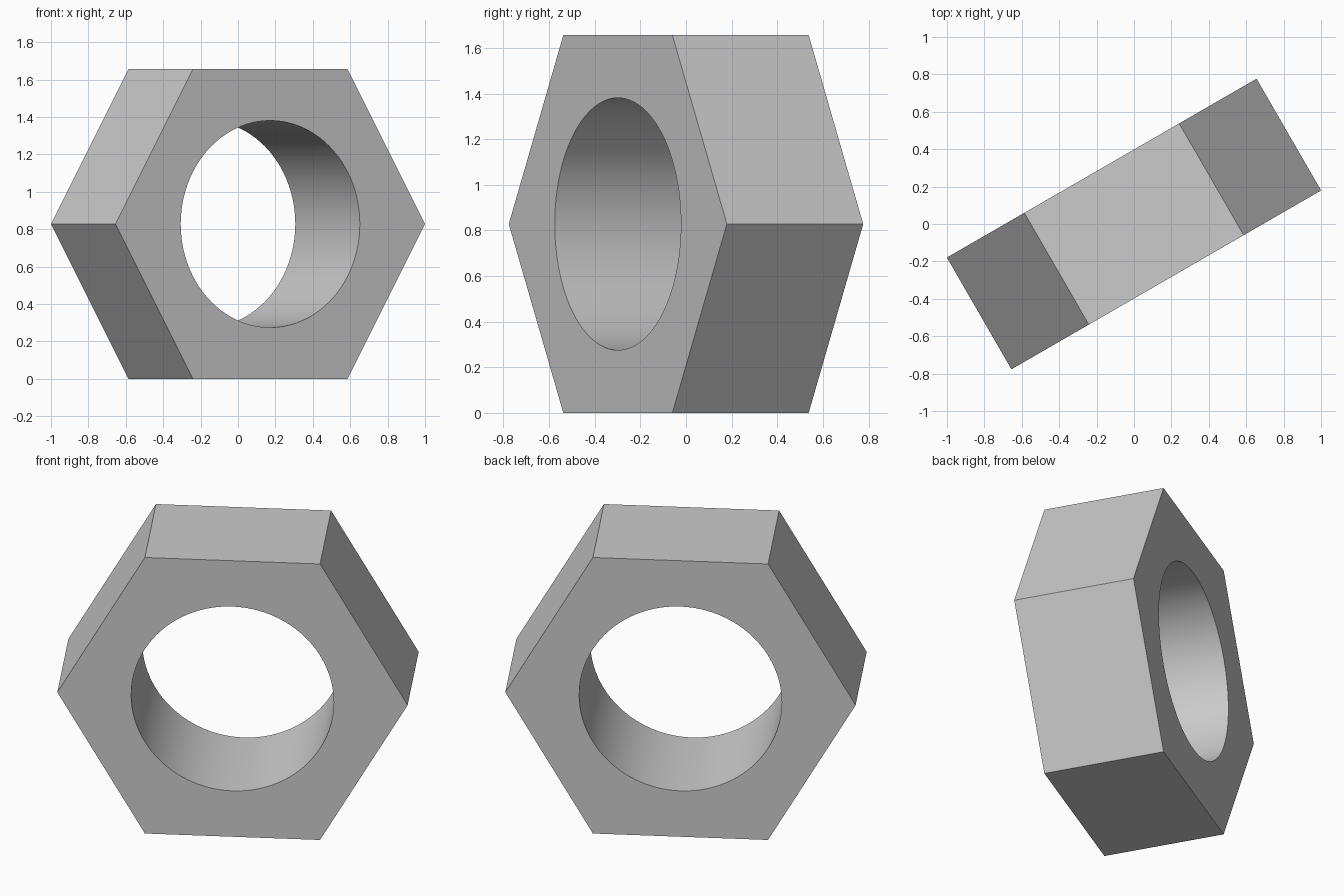
import bpy, bmesh
from math import sin, cos, pi, radians, sqrt
from mathutils import Matrix

default = bpy.data.objects.get("Cube")
if default:
    bpy.data.objects.remove(default, do_unlink=True)

THICK = 0.69
OUTER = 0.956          # hexagon corner radius
HOLE = 0.553           # bore radius
PER_SIDE = 16          # bore segments per hexagon side
SEGS = 6 * PER_SIDE

steel = bpy.data.materials.new("grey steel")
steel.use_nodes = True
grey = (0.6, 0.6, 0.6, 1)
steel.diffuse_color = grey
steel.node_tree.nodes["Principled BSDF"].inputs["Base Color"].default_value = grey

bm = bmesh.new()


def ring(count, radius, y):
    """Ring of vertices around the y axis."""
    return [bm.verts.new((radius * cos(2 * pi * i / count), y,
                          radius * sin(2 * pi * i / count)))
            for i in range(count)]


def band(a, b):
    """Wall of quads between two rings."""
    n = len(a)
    for i in range(n):
        j = (i + 1) % n
        bm.faces.new((a[i], a[j], b[j], b[i]))


# Hexagon sides and round bore
hexes = [ring(6, OUTER, s * THICK / 2) for s in (-1, 1)]
bores = [ring(SEGS, HOLE, s * THICK / 2) for s in (-1, 1)]
band(*hexes)
band(*bores)

# Flat front and back, one panel per hexagon side
for outer, inner in zip(hexes, bores):
    for k in range(6):
        arc = [inner[(k * PER_SIDE + i) % SEGS] for i in range(PER_SIDE + 1)]
        bm.faces.new([outer[k], outer[(k + 1) % 6]] + arc[::-1])

bmesh.ops.recalc_face_normals(bm, faces=bm.faces)
# Stand the nut on one side, turned about the vertical
bm.transform(Matrix.Translation((0, 0, OUTER * sqrt(3) / 2)) @ Matrix.Rotation(radians(30), 4, "Z"))

mesh = bpy.data.meshes.new("hex_nut")
bm.to_mesh(mesh)
bm.free()
mesh.materials.append(steel)
nut = bpy.data.objects.new("hex_nut", mesh)
bpy.context.collection.objects.link(nut)

bpy.ops.object.select_all(action="DESELECT")
nut.select_set(True)
bpy.context.view_layer.objects.active = nut
bpy.ops.object.shade_smooth_by_angle(angle=radians(30))
